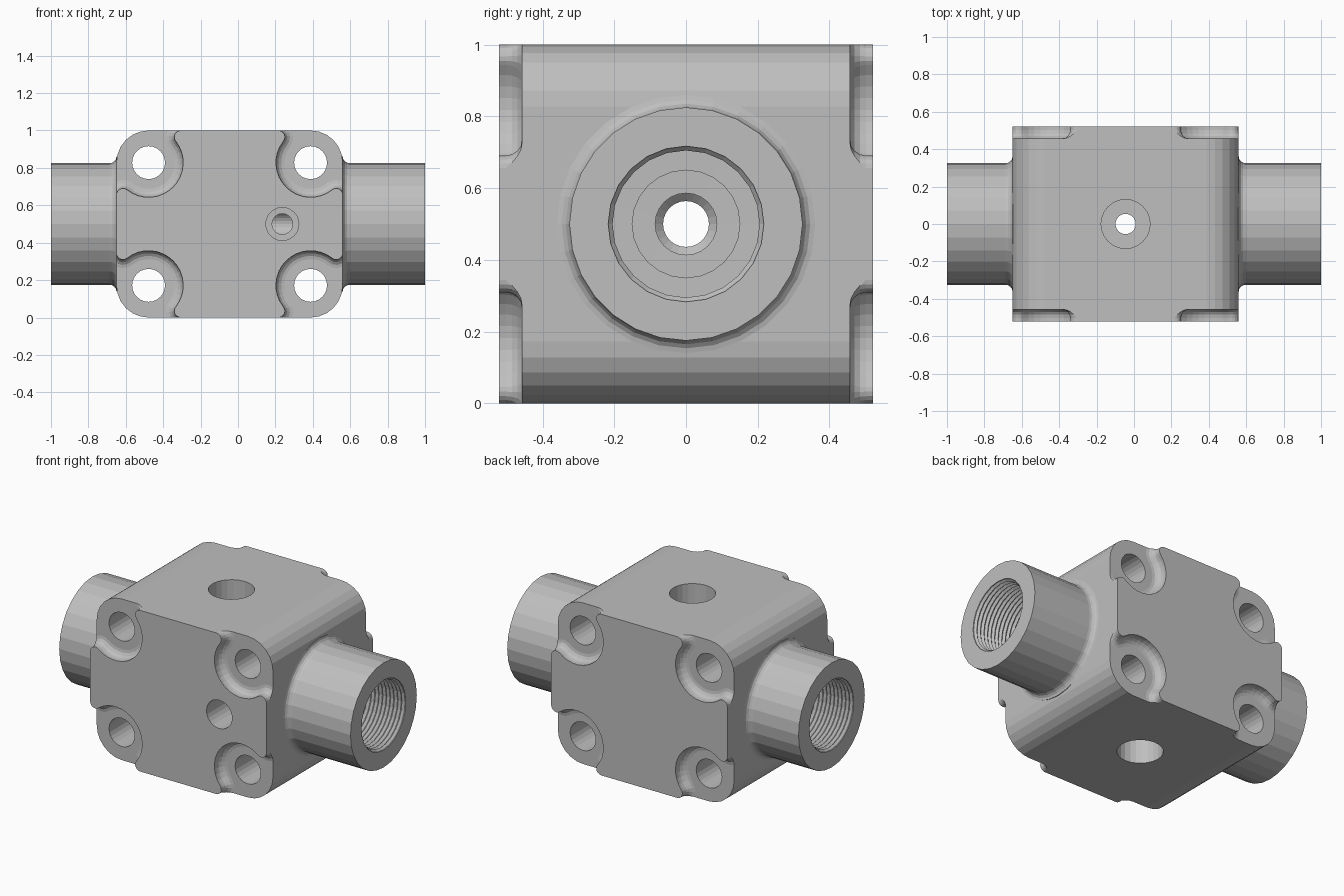
import bpy, bmesh
from math import sin, cos, pi, atan2, sqrt
from mathutils import Vector

default = bpy.data.objects.get("Cube")
if default:
    bpy.data.objects.remove(default, do_unlink=True)

# Main sizes
X0, X1 = -0.65, 0.56          # block ends
MID = (X0 + X1) / 2
HALF_Y = 0.522
CORNER = 0.172                # corner radius, concentric with bolt holes
POCKET_R, LIP_R, POCKET_D, ROOT_R = 0.185, 0.035, 0.065, 0.045

metal = bpy.data.materials.new("cast_grey")
metal.use_nodes = True
GREY = (0.52, 0.52, 0.52, 1)
metal.diffuse_color = GREY
bsdf = metal.node_tree.nodes["Principled BSDF"]
bsdf.inputs["Base Color"].default_value = GREY
bsdf.inputs["Roughness"].default_value = 0.6


def loft(name, loops, ring=True):
    """Closed solid skinned through loops with equal point counts."""
    bm = bmesh.new()
    rows = [[bm.verts.new(p) for p in loop] for loop in loops]
    n = len(rows[0])
    for a, b in zip(rows, rows[1:]):
        for i in range(n):
            j = (i + 1) % n
            bm.faces.new((a[i], a[j], b[j], b[i]))
    bm.faces.new(rows[0][::-1])
    bm.faces.new(rows[-1])
    bmesh.ops.recalc_face_normals(bm, faces=bm.faces)
    mesh = bpy.data.meshes.new(name)
    bm.to_mesh(mesh)
    bm.free()
    mesh.materials.append(metal)
    ob = bpy.data.objects.new(name, mesh)
    bpy.context.collection.objects.link(ob)
    return ob


def lathe(name, profile, axis, origin, segs=24):
    """Solid of revolution; profile is (position along axis, radius)."""
    loops = []
    for t, r in profile:
        loop = []
        for i in range(segs):
            a = 2 * pi * i / segs
            p = [0, 0, 0]
            p[axis] = t
            p[(axis + 1) % 3] = r * cos(a)
            p[(axis + 2) % 3] = r * sin(a)
            loop.append(Vector(p) + Vector(origin))
        loops.append(loop)
    return loft(name, loops)


def combine(target, tool, operation):
    mod = target.modifiers.new(tool.name, "BOOLEAN")
    mod.operation = operation
    mod.solver = "EXACT"
    mod.object = tool
    bpy.context.view_layer.objects.active = target
    bpy.ops.object.modifier_apply(modifier=mod.name)
    bpy.data.objects.remove(tool, do_unlink=True)


def arc(cx, cz, r, a0, a1, n):
    return [(cx + r * cos(a0 + (a1 - a0) * i / n),
             cz + r * sin(a0 + (a1 - a0) * i / n)) for i in range(n + 1)]


# Block: rounded rectangle extruded front to back
outline = []
for k, (cx, cz) in enumerate([(X1 - CORNER, 1 - CORNER), (X0 + CORNER, 1 - CORNER),
                              (X0 + CORNER, CORNER), (X1 - CORNER, CORNER)]):
    outline += arc(cx, cz, CORNER, k * pi / 2, (k + 1) * pi / 2, 6)
body = loft("valve_body", [[(x, y, z) for x, z in outline] for y in (-HALF_Y, HALF_Y)])

# Pipe spigots with a fillet where they meet the block
for side, face in ((-1, X0), (1, X1)):
    profile = [(face - side * 0.05, 0.36), (face, 0.36)]
    for i in range(1, 5):
        a = i * pi / 8
        profile.append((face + side * 0.038 * (1 - cos(a)), 0.325 + 0.035 * (1 - sin(a))))
    profile.append((side, 0.325))
    combine(body, lathe("spigot", profile, 0, (0, 0, 0.5), 28), "UNION")


# Corner pockets: outline offset inward towards the floor gives the root fillet
def pocket_outline(d):
    edge = CORNER - LIP_R
    far = -sqrt((POCKET_R + LIP_R) ** 2 - edge ** 2)
    lip_a = atan2(-far, -edge)
    start = atan2(far, edge)
    lip = arc(edge, far, LIP_R + d, 0, lip_a, 6)
    bowl = arc(0, 0, POCKET_R - d, start, -pi / 2 - (start + pi / 2) - pi / 2 - pi / 2 + pi / 2, 16)
    end = atan2(edge, far) - 2 * pi
    bowl = arc(0, 0, POCKET_R - d, start, end, 16)
    other = [(w, u) for u, w in reversed(lip)]
    return ([(0.3, far)] + lip + bowl[1:-1] + other + [(far, 0.3), (0.3, 0.3)])


levels = [(-0.03, 0)]
for i in range(5):
    a = i * pi / 8
    levels.append((POCKET_D - ROOT_R * (1 - sin(a)), ROOT_R * (1 - cos(a))))

for sx in (-1, 1):
    hx = X0 + CORNER if sx < 0 else X1 - CORNER
    for sz in (-1, 1):
        hz = 0.5 + sz * (0.5 - CORNER)
        for sy in (-1, 1):
            loops = [[(hx + sx * u, sy * (HALF_Y - depth), hz + sz * w)
                      for u, w in pocket_outline(d)] for depth, d in levels]
            combine(body, loft("corner_pocket", loops), "DIFFERENCE")
        # Bolt hole right through
        combine(body, lathe("bolt_hole", [(-0.6, 0.088), (0.6, 0.088)], 1, (hx, 0, hz)),
                "DIFFERENCE")

# Threaded ports at both ends joined by a stepped bore
half_bore = [(1.05, 0.217), (0.995, 0.217)]
pitch, turns = 0.026, 16
for i in range(turns):
    t = 0.995 - i * pitch
    half_bore += [(t - pitch / 2, 0.205), (t - pitch, 0.217)]
base = 0.995 - turns * pitch - 0.02
half_bore += [(base, 0.207), (base - 0.001, 0.15), (0.44, 0.15), (0.439, 0.086),
              (0.36, 0.086), (0.34, 0.064)]
bore = [(-t, r) for t, r in half_bore] + half_bore[::-1]
combine(body, lathe("main_bore", bore, 0, (0, 0, 0.5)), "DIFFERENCE")

# Vertical port, counterbored top and bottom
combine(body, lathe("vertical_port",
                    [(-0.1, 0.131), (0.3, 0.131), (0.301, 0.054), (0.699, 0.054),
                     (0.7, 0.131), (1.1, 0.131)], 2, (MID, 0, 0)), "DIFFERENCE")

# Front gauge port, stepped into the bore
combine(body, lathe("gauge_port",
                    [(-0.6, 0.088), (-0.25, 0.088), (-0.249, 0.055), (0, 0.055)],
                    1, (0.237, 0, 0.5)), "DIFFERENCE")
